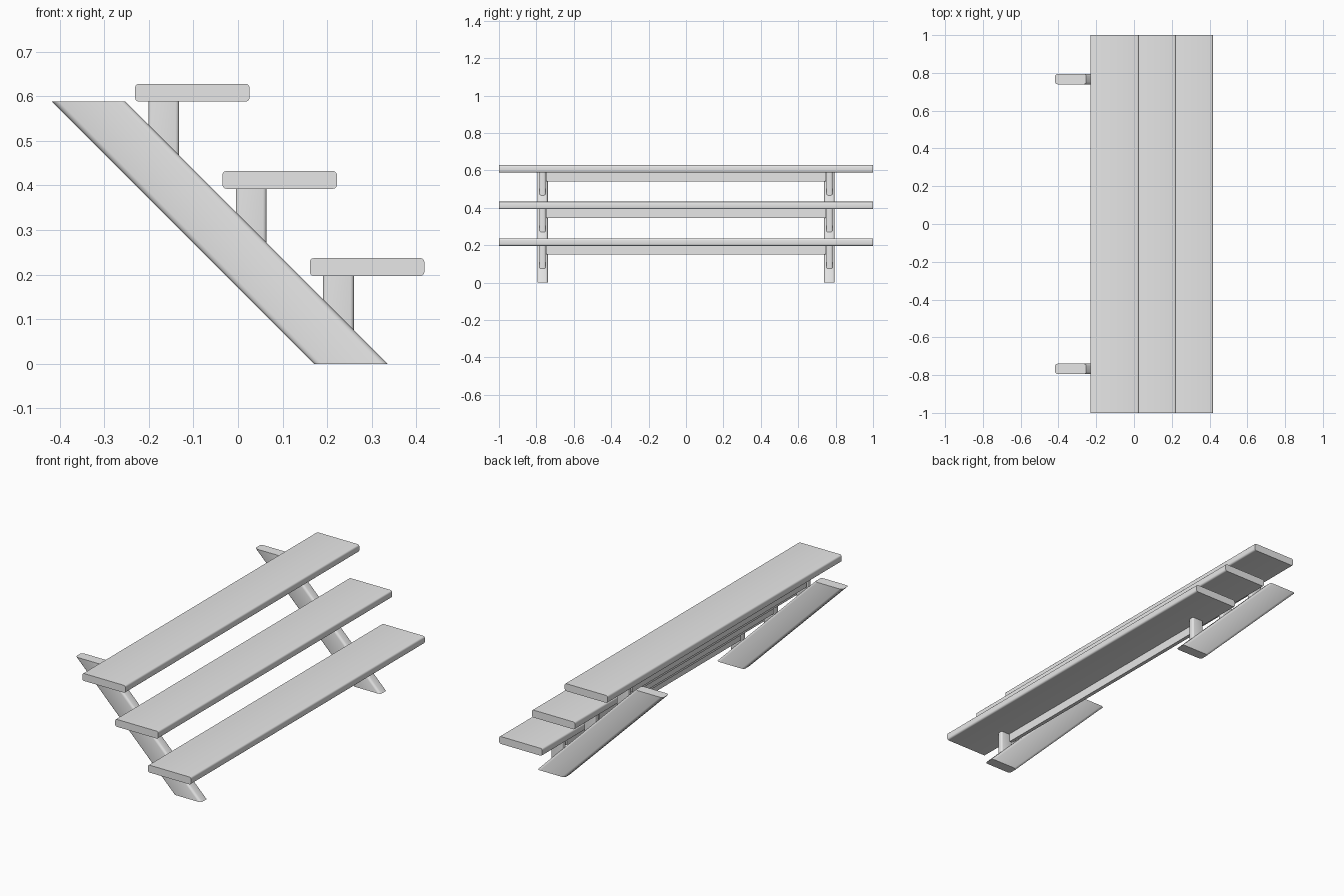
import bpy, bmesh
from mathutils import Vector

if "Cube" in bpy.data.objects:
    bpy.data.objects.remove(bpy.data.objects["Cube"], do_unlink=True)

GREY = (0.8, 0.8, 0.8, 1.0)
mat = bpy.data.materials.new("plain_grey")
mat.use_nodes = True
mat.diffuse_color = GREY
mat.node_tree.nodes["Principled BSDF"].inputs["Base Color"].default_value = GREY


def prism(name, profile, y0, y1, axis=None, radius=0.01, segments=3):
    """Extrude an x-z profile along y and round the edges parallel to axis."""
    bm = bmesh.new()
    face = bm.faces.new([bm.verts.new((x, y0, z)) for x, z in profile])
    new = bmesh.ops.extrude_face_region(bm, geom=[face])["geom"]
    verts = [v for v in new if isinstance(v, bmesh.types.BMVert)]
    bmesh.ops.translate(bm, vec=(0, y1 - y0, 0), verts=verts)
    bmesh.ops.recalc_face_normals(bm, faces=bm.faces)
    if axis:
        d = Vector(axis).normalized()
        edges = [e for e in bm.edges
                 if abs((e.verts[0].co - e.verts[1].co).normalized().dot(d)) > 0.99]
        bmesh.ops.bevel(bm, geom=edges, offset=radius, segments=segments,
                        profile=0.5, affect='EDGES', clamp_overlap=True)
    mesh = bpy.data.meshes.new(name)
    bm.to_mesh(mesh)
    bm.free()
    mesh.materials.append(mat)
    obj = bpy.data.objects.new(name, mesh)
    bpy.context.collection.objects.link(obj)
    bpy.context.view_layer.objects.active = obj
    bpy.ops.object.select_all(action='DESELECT')
    obj.select_set(True)
    bpy.ops.object.shade_smooth_by_angle(angle=0.6)
    return obj


def rect(x0, x1, z0, z1):
    return [(x0, z0), (x1, z0), (x1, z1), (x0, z1)]


# Sloping side stringers, cut level at floor and top
TOP = 0.588
slope = [(0.17, 0), (0.335, 0), (-0.253, TOP), (-0.418, TOP)]
for side, y in (("front", -0.767), ("back", 0.767)):
    prism(side + "_stringer", slope, y - 0.028, y + 0.028, (-1, 0, 1), 0.012)

# Three steps: tread, cross rail beneath it and a post on each stringer
for i in range(3):
    x, z = 0.161 - 0.196 * i, 0.197 + 0.1955 * i
    n = str(i + 1)
    prism("tread_" + n, rect(x, x + 0.257, z, z + 0.04), -1, 1, (0, 1, 0), 0.009)
    prism("cross_rail_" + n, rect(x + 0.03, x + 0.05, z - 0.046, z), -0.745, 0.745)
    for side, y in (("front", -0.767), ("back", 0.767)):
        foot = [(x + 0.03, z - 0.08), (x + 0.099, z - 0.149),
                (x + 0.099, z), (x + 0.03, z)]
        prism(side + "_post_" + n, foot, y - 0.016, y + 0.016, (0, 0, 1), 0.008)
